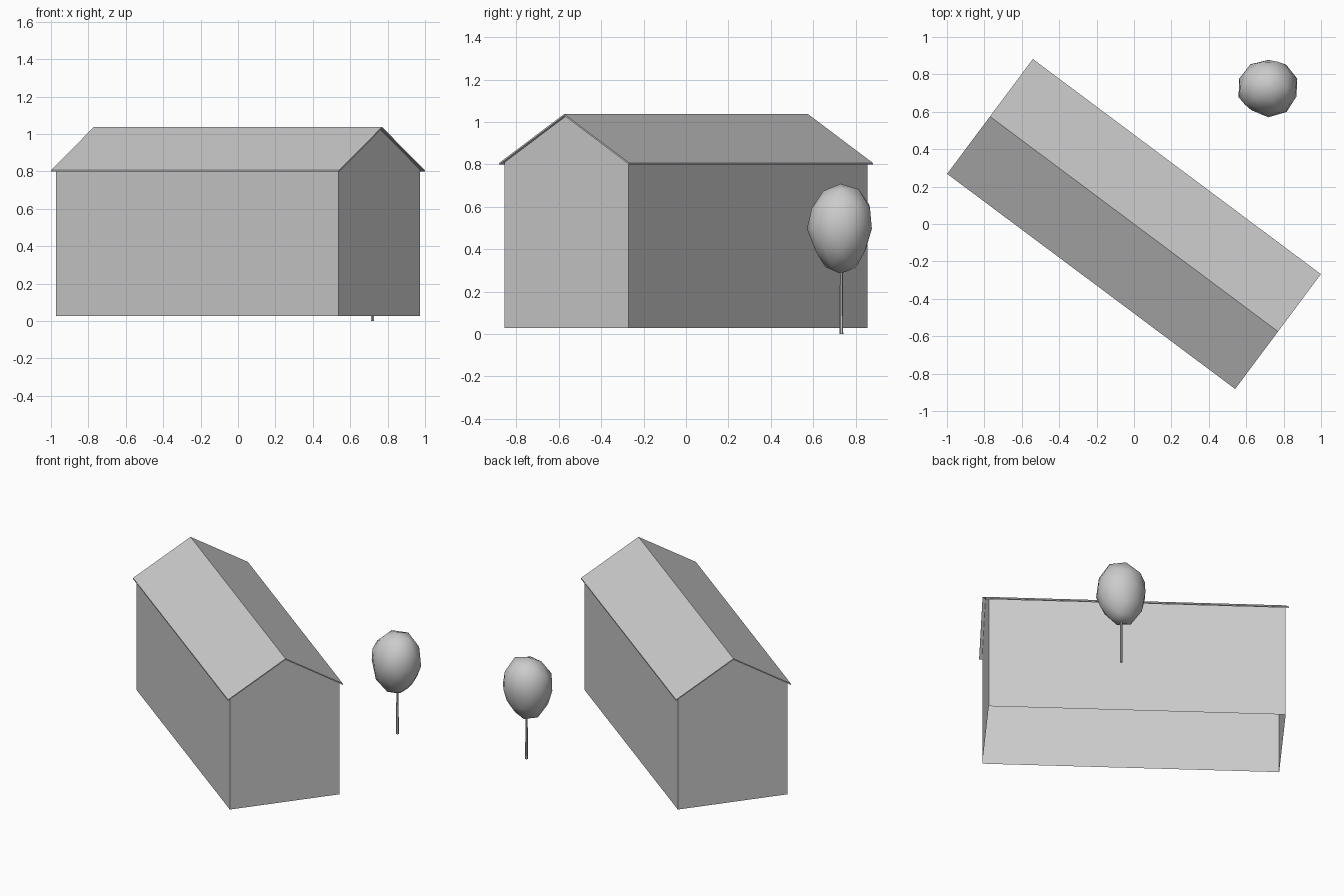
import bpy, bmesh, math, random
from mathutils import Vector

if "Cube" in bpy.data.objects:
    bpy.data.objects.remove(bpy.data.objects["Cube"])

random.seed(4)
TURN = math.radians(-36.75)
RIDGE, EAVE, BASE = 1.038, 0.807, 0.028
ROOF_L, ROOF_W, ROOF_T = 0.961, 0.383, 0.008
WALL_L, WALL_W = 0.942, 0.365


def make(name, bm):
    mesh = bpy.data.meshes.new(name)
    bm.to_mesh(mesh)
    bm.free()
    ob = bpy.data.objects.new(name, mesh)
    bpy.context.collection.objects.link(ob)
    return ob


def extrude_profile(name, profile, half, closed):
    """Sweep a (y, z) outline along x; closed=False leaves the bottom open."""
    bm = bmesh.new()
    a, b = [[bm.verts.new((x, y, z)) for y, z in profile] for x in (-half, half)]
    n = len(profile)
    bm.faces.new(a)
    bm.faces.new(b[::-1])
    for i in range(n if closed else n - 1):
        j = (i + 1) % n
        bm.faces.new((a[i], b[i], b[j], a[j]))
    bmesh.ops.recalc_face_normals(bm, faces=bm.faces)
    ob = make(name, bm)
    ob.rotation_euler.z = TURN
    return ob


# walls: gabled shell with open underside
slope = (RIDGE - EAVE) / ROOF_W
top = RIDGE - ROOF_T / 2
wall_top = top - slope * WALL_W
extrude_profile("walls", [(-WALL_W, BASE), (-WALL_W, wall_top), (0, top),
                          (WALL_W, wall_top), (WALL_W, BASE)], WALL_L, False)

# roof: thin folded sheet with small overhang
extrude_profile("roof", [(-ROOF_W, EAVE), (0, RIDGE), (ROOF_W, EAVE),
                         (ROOF_W, EAVE - ROOF_T), (0, RIDGE - ROOF_T),
                         (-ROOF_W, EAVE - ROOF_T)], ROOF_L, True)

# tree trunk
bm = bmesh.new()
bmesh.ops.create_cone(bm, cap_ends=True, segments=6, radius1=0.009, radius2=0.007, depth=0.32)
trunk = make("tree_trunk", bm)
trunk.location = (0.72, 0.733, 0.16)

# tree crown: lumpy low-poly egg, narrower at the bottom
bm = bmesh.new()
bmesh.ops.create_icosphere(bm, subdivisions=2, radius=1)
for v in bm.verts:
    v.co *= random.uniform(0.95, 1.05) if abs(v.co.z) < 0.95 else 1
    w = 1 + 0.09 * v.co.z
    v.co = Vector((v.co.x * 0.161 * w, v.co.y * 0.154 * w, v.co.z * 0.212))
for f in bm.faces:
    f.smooth = True
crown = make("tree_crown", bm)
crown.location = (0.718, 0.728, 0.497)
